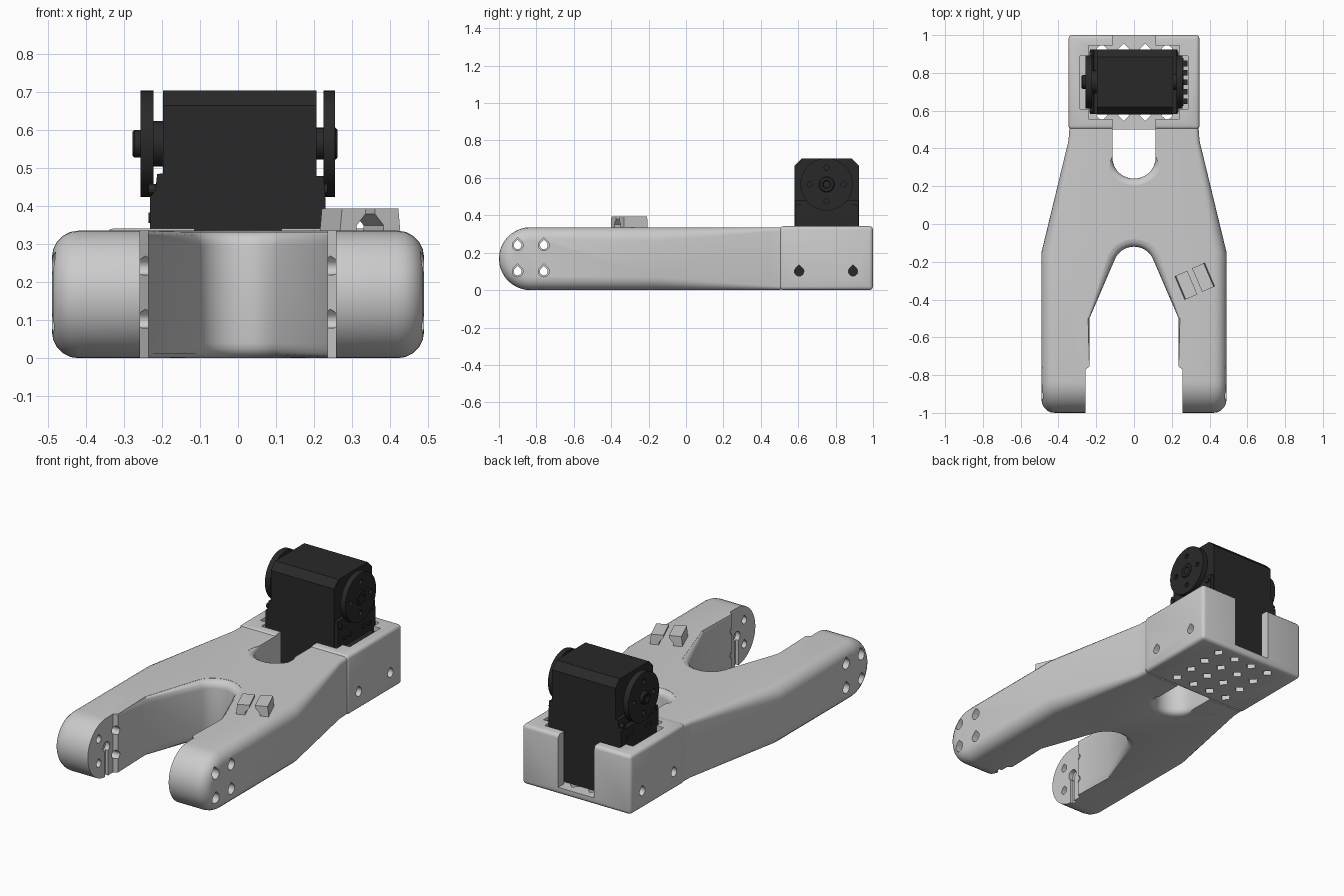
import bpy, bmesh
from math import sin, cos, pi, radians

if "Cube" in bpy.data.objects:
    bpy.data.objects.remove(bpy.data.objects["Cube"])

black = bpy.data.materials.new("black_plastic")
black.diffuse_color = (0.022, 0.022, 0.022, 1)
black.use_nodes = True
black.node_tree.nodes["Principled BSDF"].inputs["Base Color"].default_value = black.diffuse_color


def finish(name, bm, mat=None):
    bmesh.ops.remove_doubles(bm, verts=bm.verts, dist=1e-5)
    bmesh.ops.recalc_face_normals(bm, faces=bm.faces)
    me = bpy.data.meshes.new(name)
    bm.to_mesh(me)
    bm.free()
    ob = bpy.data.objects.new(name, me)
    bpy.context.collection.objects.link(ob)
    if mat:
        me.materials.append(mat)
    return ob


def activate(ob):
    bpy.ops.object.select_all(action='DESELECT')
    ob.select_set(True)
    bpy.context.view_layer.objects.active = ob


def smooth(ob, angle=32):
    activate(ob)
    bpy.ops.object.shade_smooth_by_angle(angle=radians(angle))


def stack(bm, loops):
    """Skin a stack of equal closed loops and cap both ends."""
    rows = [[bm.verts.new(p) for p in lp] for lp in loops]
    n = len(rows[0])
    for a, b in zip(rows, rows[1:]):
        for i in range(n):
            bm.faces.new((a[i], a[(i + 1) % n], b[(i + 1) % n], b[i]))
    bm.faces.new(rows[0])
    bm.faces.new(rows[-1])


def prisms(name, items, mat=None):
    """items: (2D outline, axis, low, high); outlines are yz for x, xz for y, xy for z."""
    bm = bmesh.new()
    put = {'x': lambda u, v, w: (w, u, v), 'y': lambda u, v, w: (u, w, v), 'z': lambda u, v, w: (u, v, w)}
    for pts, ax, lo, hi in items:
        stack(bm, [[put[ax](u, v, w) for u, v in pts] for w in (lo, hi)])
    return finish(name, bm, mat)


def rect(a, b, c, d):
    return [(a, c), (b, c), (b, d), (a, d)]


def circle(u, v, r, n=32):
    return [(u + r * cos(2 * pi * i / n), v + r * sin(2 * pi * i / n)) for i in range(n)]


def teardrop(u, v, r):
    arc = [radians(135 + 270 * i / 14) for i in range(15)]
    return [(u + r * cos(a), v + r * sin(a)) for a in arc] + [(u, v + r * 1.41)]


def bevel(ob, width, seg=2):
    m = ob.modifiers.new("bevel", 'BEVEL')
    m.width, m.segments, m.limit_method = width, seg, 'ANGLE'
    activate(ob)
    bpy.ops.object.modifier_apply(modifier=m.name)


def cut(ob, cutter):
    m = ob.modifiers.new("cut", 'BOOLEAN')
    m.operation, m.solver, m.object = 'DIFFERENCE', 'EXACT', cutter
    activate(ob)
    bpy.ops.object.modifier_apply(modifier=m.name)
    bpy.data.objects.remove(cutter)


def flared_cutter(name, pts, f, top=0.335):
    """Through cutter that widens at both faces; pts: x, y, normal x, normal y, flare weight."""
    ang = [radians(90 * i / 4) for i in range(5)]
    low = [(-0.05, f)] + [(f * (1 - cos(a)), f * (1 - sin(a))) for a in ang]
    levels = low + [(top - z, e) for z, e in reversed(low)]
    bm = bmesh.new()
    stack(bm, [[(x + nx * e * w, y + ny * e * w, z) for x, y, nx, ny, w in pts] for z, e in levels])
    return finish(name, bm)


# forked arm: rounded section swept back from the round nose, narrowing behind
R, r = 0.168, 0.07
corner = [radians(90 * i / 5) for i in range(6)]
columns = [(-0.832, radians(90 * i / 10), 0.49, 1) for i in range(11)]
columns += [(-0.15, pi / 2, 0.49, 1), (0.44, pi / 2, 0.347, 0.35), (0.505, pi / 2, 0.342, 0.3)]
bm = bmesh.new()
loops = []
for y0, t, w, k in columns:
    quarter = []
    for a in corner:
        rho = R - k * r * (1 - sin(a))
        quarter.append((w - k * r * (1 - cos(a)), y0 - rho * cos(t), rho * sin(t)))
    ring = quarter + [(-x, y, z) for x, y, z in reversed(quarter)]
    ring += [(-x, y, -z) for x, y, z in quarter] + [(x, y, -z) for x, y, z in reversed(quarter)]
    loops.append([(x, y, R + z) for x, y, z in ring])
rows = [[bm.verts.new(p) for p in lp] for lp in loops]
for a, b in zip(rows, rows[1:]):
    for i in range(24):
        bm.faces.new((a[i], a[(i + 1) % 24], b[(i + 1) % 24], b[i]))
bm.faces.new(rows[-1])
arm = finish("forked_arm", bm)

# fork opening with rounded crotch
half = [(0.258, -1.1, 0, 0, 0), (0.258, -0.77, 0, 0, 0), (0.236, -0.755, 0, 0, 0), (0.236, -0.5, 0.91, 0.41, 0.2)]
crotch = [radians(24 + 132 * i / 16) for i in range(17)]
outline = half + [(0.11 * cos(a), -0.23 + 0.11 * sin(a), cos(a), sin(a), 1) for a in crotch]
outline += [(-x, y, -nx, ny, w) for x, y, nx, ny, w in reversed(half)]
cut(arm, flared_cutter("fork_cutter", outline, 0.04))

# cable slot behind the crotch
slot = [(0.115, 0.6, 1, 0, 0), (0.115, 0.49, 1, 0, 0)]
arc = [radians(-180 * i / 18) for i in range(19)]
outline = slot + [(0.115 * cos(a), 0.355 + 0.115 * sin(a), cos(a), sin(a), min(1, -2 * sin(a))) for a in arc]
outline += [(-x, y, -nx, ny, w) for x, y, nx, ny, w in reversed(slot)]
cut(arm, flared_cutter("slot_cutter", outline, 0.035))

# teardrop screw holes in the fork tips, with wider outer counterbores
spots = [(y, z) for y in (-0.90, -0.76) for z in (0.1, 0.24)]
cut(arm, prisms("screw_cutter", [(teardrop(y, z, 0.021), 'x', -0.6, 0.6) for y, z in spots]))
cut(arm, prisms("bore_cutter", [(teardrop(y, z, 0.029), 'x', lo, hi)
                                for y, z in spots for lo, hi in ((-0.6, -0.31), (0.31, 0.6))]))
# centre recess and wire groove on the inner faces
cut(arm, prisms("hub_recess_cutter", [(circle(-0.83, 0.17, 0.03, 20), 'x', -0.285, 0.285)]))
cut(arm, prisms("groove_cutter", [(rect(-0.845, -0.815, -0.02, 0.16), 'x', -0.275, 0.275)]))
smooth(arm)

# motor housing: open box with notched ends
housing = prisms("motor_housing", [(rect(-0.347, 0.347, 0.5, 1.0), 'z', 0, 0.342)])
bevel(housing, 0.02, 3)
cut(housing, prisms("pocket_cutter", [(rect(-0.24, 0.24, 0.555, 0.945), 'z', 0.04, 0.5)]))
cut(housing, prisms("side_pocket_cutter", [(rect(-0.285, 0.285, 0.61, 0.89), 'z', 0.16, 0.5)]))
cut(housing, prisms("notch_cutter", [(rect(-0.115, 0.115, 0.4, 1.1), 'z', 0.04, 0.5)]))
cut(housing, prisms("vent_cutter", [(circle(-0.17 + 0.115 * i, 0.575 + 0.117 * j, 0.03, 4), 'z', -0.1, 0.1)
                                    for i in range(4) for j in range(4)]))
cut(housing, prisms("side_screw_cutter", [(teardrop(y, 0.1, 0.025), 'x', -0.5, 0.5) for y in (0.605, 0.893)]))
smooth(housing)

# cable clip: two hooked blocks facing each other
for n, (cx, cy, s) in enumerate([(0.275, -0.325, 1), (0.368, -0.282, -1)]):
    hook = [(-0.037, 0.32), (0.012, 0.32), (0.012, 0.35), (0.037, 0.38), (0.037, 0.394), (-0.03, 0.394)]
    clip = prisms("cable_clip_%d" % (n + 1), [([(s * x, z) for x, z in hook], 'y', -0.068, 0.068)])
    clip.location = (cx, cy, 0)
    clip.rotation_euler.z = radians(23)

# motor body with chamfered top, plus the stepped lower casings on each side
body = [(0.58, 0.04), (0.925, 0.04), (0.925, 0.665), (0.885, 0.705), (0.62, 0.705), (0.58, 0.665)]
prisms("motor_body", [(body, 'x', -0.197, 0.207)], black)
left = [(-0.232, 0.04), (-0.19, 0.04), (-0.19, 0.488), (-0.213, 0.485), (-0.218, 0.44), (-0.232, 0.425)]
right = [(0.2, 0.04), (0.23, 0.04), (0.23, 0.42), (0.226, 0.48), (0.2, 0.48)]
prisms("motor_side_casing", [(left, 'y', 0.582, 0.923), (right, 'y', 0.582, 0.923)], black)

# output discs with screw holes
cy, cz = 0.752, 0.565
discs = prisms("output_discs", [(circle(cy, cz, 0.14, 48), 'x', -0.257, -0.223),
                                (circle(cy, cz, 0.14, 48), 'x', 0.225, 0.256)], black)
cut(discs, prisms("disc_hole_cutter", [(circle(cy + 0.09 * cos(a), cz + 0.09 * sin(a), 0.014, 12), 'x', lo, hi)
                                       for a in (0, pi / 2, pi, 1.5 * pi)
                                       for lo, hi in ((-0.3, -0.24), (0.24, 0.3))]))
smooth(discs)

# hubs and central screws
hubs = prisms("disc_hubs", [(circle(cy, cz, 0.06), 'x', -0.23, -0.19), (circle(cy, cz, 0.042), 'x', 0.2, 0.262),
                            (circle(cy, cz, 0.036), 'x', -0.278, -0.22)], black)
cut(hubs, prisms("hub_hole_cutter", [(circle(cy, cz, 0.018, 16), 'x', -0.3, -0.262),
                                     (circle(cy, cz, 0.018, 16), 'x', 0.25, 0.3)]))
bevel(hubs, 0.005, 1)
smooth(hubs)

# casing screws and connector teeth beside the motor
screws = [(y, 0.37) for y in (0.64, 0.69, 0.81, 0.86)] + [(y, 0.445) for y in (0.605, 0.9)]
prisms("casing_screws", [(circle(y, z, 0.014, 12), 'x', lo, hi) for y, z in screws
                         for lo, hi in ((-0.236, -0.2), (0.2, 0.236))], black)
prisms("connector_teeth", [(rect(0.225, 0.262, 0.625, 0.88), 'z', 0.17, 0.32)] +
       [(rect(0.26, 0.283, y, y + 0.03), 'z', 0.17, 0.325) for y in (0.635, 0.685, 0.735, 0.785, 0.835)], black)
